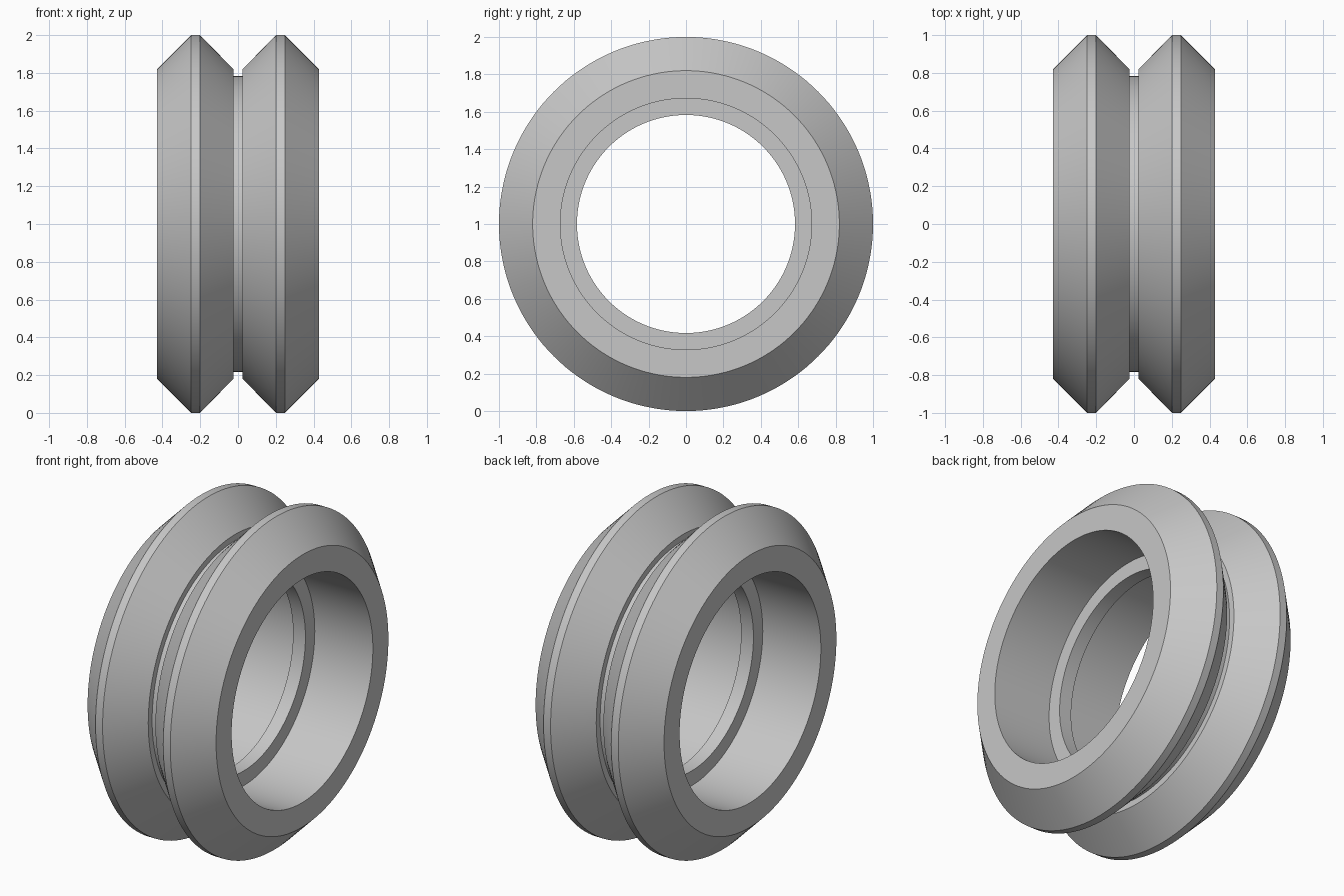
import bpy
import bmesh
import math
from mathutils import Vector

cube = bpy.data.objects.get("Cube")
if cube:
    bpy.data.objects.remove(cube, do_unlink=True)

SEGMENTS = 144

# One grey for the whole wheel
grey = bpy.data.materials.new("plain_grey")
grey.use_nodes = True
colour = (0.57, 0.57, 0.57, 1)
grey.diffuse_color = colour
grey.node_tree.nodes["Principled BSDF"].inputs["Base Color"].default_value = colour

# Half of the cross-section as (axial position, radius), from groove to inner lip
half = [
    (0.024, 0.783),   # groove floor
    (0.024, 0.82),    # groove wall
    (0.202, 1.0),     # rim flat
    (0.249, 1.0),
    (0.428, 0.82),    # side face
    (0.428, 0.672),   # bearing seat
    (0.041, 0.672),   # lip wall
    (0.041, 0.583),   # lip bore
]
profile = half + [(-x, r) for x, r in reversed(half)]

# Revolve the closed section around the axle
bm = bmesh.new()
verts = [bm.verts.new((x, 0, r)) for x, r in profile]
edges = [bm.edges.new((verts[i - 1], verts[i])) for i in range(len(verts))]
bmesh.ops.spin(bm, geom=verts + edges, cent=(0, 0, 0), axis=(1, 0, 0),
               angle=math.tau, steps=SEGMENTS, use_duplicate=False)
bmesh.ops.remove_doubles(bm, verts=bm.verts, dist=0.0001)
bmesh.ops.recalc_face_normals(bm, faces=bm.faces)
bmesh.ops.translate(bm, verts=bm.verts, vec=Vector((0, 0, 1)))

mesh = bpy.data.meshes.new("double_v_wheel")
bm.to_mesh(mesh)
bm.free()
mesh.materials.append(grey)
wheel = bpy.data.objects.new("double_v_wheel", mesh)
bpy.context.collection.objects.link(wheel)

# Smooth round surfaces, crisp section corners
bpy.ops.object.select_all(action="DESELECT")
wheel.select_set(True)
bpy.context.view_layer.objects.active = wheel
bpy.ops.object.shade_smooth_by_angle(angle=math.radians(30))
